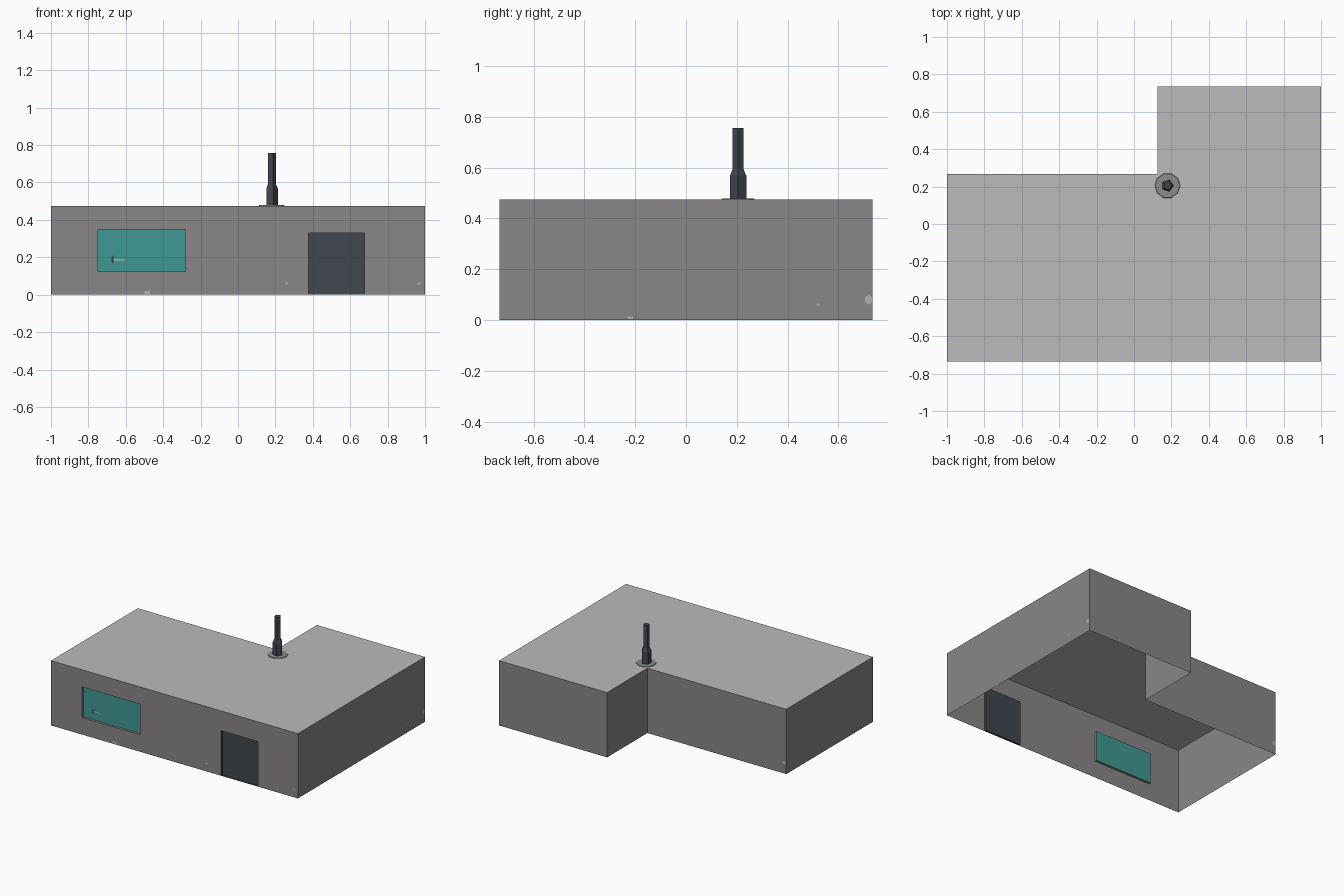
import bpy, bmesh, math
from mathutils import Vector

if "Cube" in bpy.data.objects:
    bpy.data.objects.remove(bpy.data.objects["Cube"])


def lin(c):
    c /= 255
    return c / 12.92 if c <= 0.04045 else ((c + 0.055) / 1.055) ** 2.4


def material(name, r, g, b):
    m = bpy.data.materials.new(name)
    m.diffuse_color = (lin(r), lin(g), lin(b), 1)
    m.use_nodes = True
    m.node_tree.nodes["Principled BSDF"].inputs["Base Color"].default_value = m.diffuse_color
    return m


WALL = material("wall grey", 137, 134, 134)
ROOF = material("roof grey", 187, 187, 187)
GLASS = material("window teal", 63, 153, 146)
DARK = material("dark slate", 64, 71, 79)
COLLAR = material("collar grey", 140, 140, 140)
PALE = material("pale grey", 176, 176, 176)


def finish(bm, name, mats):
    me = bpy.data.meshes.new(name)
    bm.to_mesh(me)
    bm.free()
    for m in mats:
        me.materials.append(m)
    ob = bpy.data.objects.new(name, me)
    bpy.context.collection.objects.link(ob)
    return ob


# Building shell: L-shaped walls and flat roof, open underneath
Y, H = 0.735, 0.475
outline = [(-1, -Y), (1, -Y), (1, Y), (0.125, Y), (0.125, 0.268), (-1, 0.268)]
window = (-0.749, -0.28, 0.124, 0.349)
door = (0.377, 0.677, 0.0, 0.33)

bm = bmesh.new()
low = [bm.verts.new((x, y, 0)) for x, y in outline]
top = [bm.verts.new((x, y, H)) for x, y in outline]
n = len(outline)
for i in range(n):
    j = (i + 1) % n
    bm.faces.new((low[i], low[j], top[j], top[i]))
bm.faces.new(top).material_index = 1

# Cut the front wall along the edges of the openings
cuts = [((x, 0, 0), (1, 0, 0)) for x in window[:2] + door[:2]]
cuts += [((0, 0, z), (0, 0, 1)) for z in (window[2], window[3], door[3])]
for co, no in cuts:
    bm.normal_update()
    faces = [f for f in bm.faces if f.normal.y < -0.9]
    edges = {e for f in faces for e in f.edges}
    verts = {v for f in faces for v in f.verts}
    bmesh.ops.bisect_plane(bm, geom=faces + list(edges) + list(verts),
                           dist=1e-5, plane_co=co, plane_no=no)

# Recess the window pane and the door
for (x0, x1, z0, z1), idx, rim in ((window, 2, 0), (door, 3, 3)):
    bm.normal_update()
    cells = []
    for f in bm.faces:
        c = f.calc_center_median()
        if f.normal.y < -0.9 and c.y < -Y + 0.001 and x0 < c.x < x1 and z0 < c.z < z1:
            cells.append(f)
    cells = bmesh.ops.dissolve_faces(bm, faces=cells)["region"] if len(cells) > 1 else cells
    ring = bmesh.ops.inset_region(bm, faces=cells, thickness=0.001, depth=-0.015,
                                  use_boundary=True, use_even_offset=True)["faces"]
    for f in ring:
        f.material_index = rim
    for f in cells:
        f.material_index = idx
finish(bm, "building_shell", [WALL, ROOF, GLASS, DARK])


# Parts turned around a vertical axis, with flat sides
def turned(name, centre, profile, sides, mat):
    bm = bmesh.new()
    rings = []
    for r, z in profile:
        rings.append([bm.verts.new((centre[0] + r * math.cos(2 * math.pi * k / sides),
                                    centre[1] + r * math.sin(2 * math.pi * k / sides), z))
                      for k in range(sides)])
    for a, b in zip(rings, rings[1:]):
        for k in range(sides):
            j = (k + 1) % sides
            bm.faces.new((a[k], a[j], b[j], b[k]))
    bm.faces.new(rings[-1])
    return finish(bm, name, [mat])


spot = (0.179, 0.205)
turned("chimney_collar", spot, [(0.068, H), (0.066, H + 0.004)], 10, COLLAR)
turned("chimney_pipe", spot, [(0.034, H), (0.034, 0.568), (0.0235, 0.592), (0.0235, 0.757)], 5, DARK)


# Small flat plates on a wall: centre, in-wall direction, half sizes, sides
def plates(name, items, mat):
    bm = bmesh.new()
    for centre, along, w, h, sides in items:
        c, a = Vector(centre), Vector(along)
        ring = []
        for k in range(sides):
            t = 2 * math.pi * (k + 0.5) / sides
            s = 1 / math.cos(math.pi / sides)
            ring.append(bm.verts.new(c + a * (w * s * math.cos(t)) + Vector((0, 0, h * s * math.sin(t)))))
        bm.faces.new(ring)
    return finish(bm, name, [mat])


# Window handle on the pane
pane = -Y + 0.013
plates("handle_plate", [((-0.67, pane, 0.187), (1, 0, 0), 0.006, 0.02, 6)], DARK)
plates("handle_lever", [((-0.636, pane - 0.001, 0.187), (1, 0, 0), 0.03, 0.003, 4)], PALE)

# Pale chips low on the walls
F, R, B = (1, 0, 0), (0, 1, 0), (-1, 0, 0)
e = 0.001
plates("wall_chips", [
    ((0.26, -Y - e, 0.06), F, 0.007, 0.007, 6),
    ((-0.485, -Y - e, 0.012), F, 0.015, 0.008, 4),
    ((0.97, -Y - e, 0.06), F, 0.009, 0.006, 6),
    ((1 + e, 0.719, 0.08), R, 0.014, 0.017, 6),
    ((1 + e, 0.52, 0.06), R, 0.006, 0.005, 6),
    ((1 + e, -0.22, 0.008), R, 0.011, 0.005, 4),
    ((-0.985, 0.268 + e, 0.08), B, 0.013, 0.015, 6),
], PALE)
